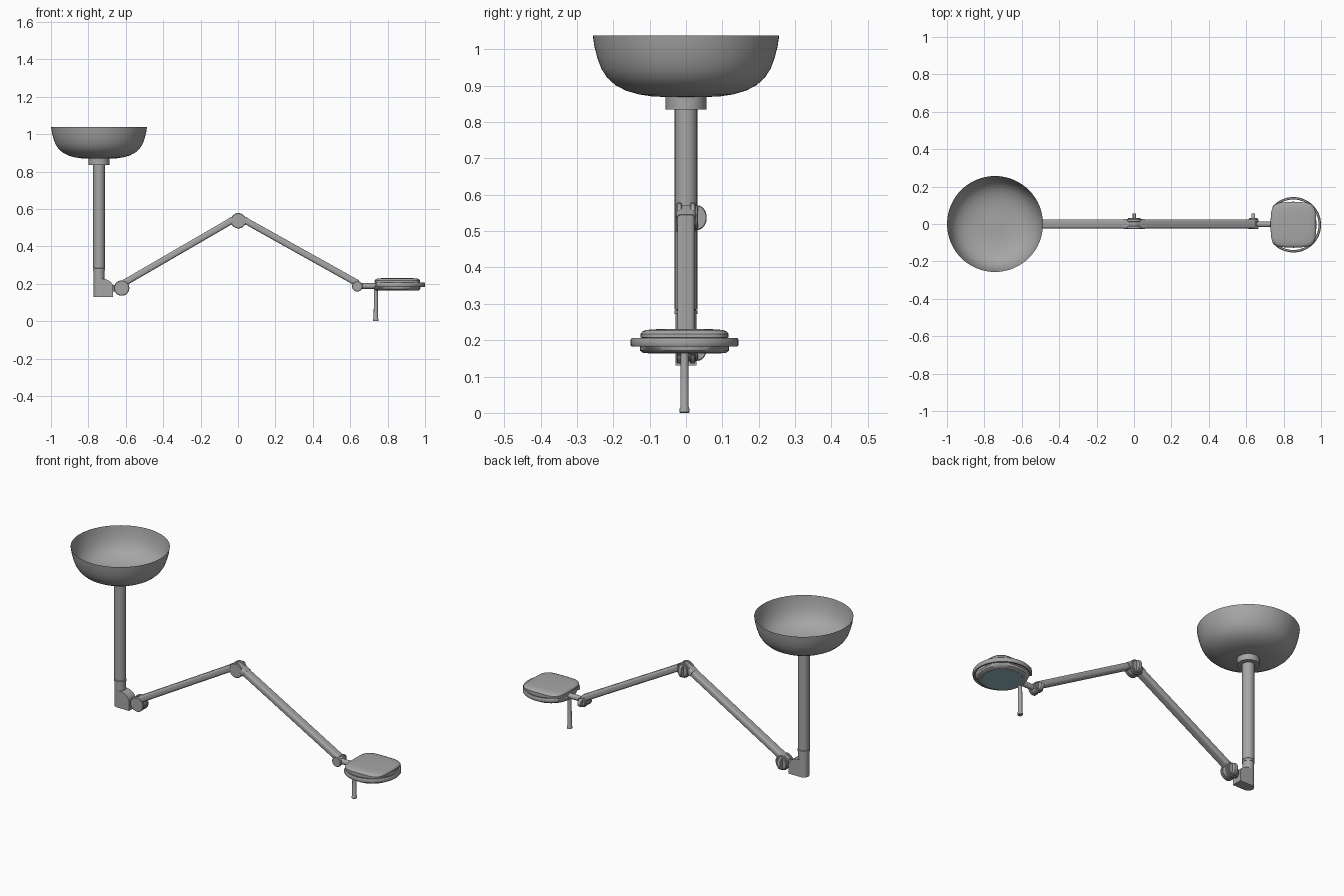
import bpy, bmesh, math
from mathutils import Vector, Matrix

if "Cube" in bpy.data.objects:
    bpy.data.objects.remove(bpy.data.objects["Cube"])


def material(name, rgb):
    m = bpy.data.materials.new(name)
    m.diffuse_color = (*rgb, 1)
    m.use_nodes = True
    m.node_tree.nodes["Principled BSDF"].inputs["Base Color"].default_value = m.diffuse_color
    return m


GREY = material("light grey metal", (0.38, 0.38, 0.38))
GLASS = material("pale teal glass", (0.30, 0.48, 0.54))
AXIS_Y = Matrix.Rotation(-math.pi / 2, 4, 'X')   # turns a lathe axis from +z to +y


def finish(name, bm, mat=GREY, angle=35):
    bmesh.ops.remove_doubles(bm, verts=bm.verts, dist=1e-5)
    bmesh.ops.recalc_face_normals(bm, faces=bm.faces)
    me = bpy.data.meshes.new(name)
    bm.to_mesh(me)
    bm.free()
    ob = bpy.data.objects.new(name, me)
    bpy.context.collection.objects.link(ob)
    me.materials.append(mat)
    bpy.context.view_layer.objects.active = ob
    ob.select_set(True)
    bpy.ops.object.shade_smooth_by_angle(angle=math.radians(angle))
    ob.select_set(False)
    return ob


def loft(name, rings, caps=True, **kw):
    """Skin a list of equal-length point rings."""
    bm = bmesh.new()
    rows = [[bm.verts.new(p) for p in r] for r in rings]
    for a, b in zip(rows, rows[1:]):
        n = len(a)
        for i in range(n):
            bm.faces.new((a[i], a[(i + 1) % n], b[(i + 1) % n], b[i]))
    if caps:
        bm.faces.new(rows[0][::-1])
        bm.faces.new(rows[-1])
    return finish(name, bm, **kw)


def lathe(name, profile, loc, rot=None, seg=48, caps=True, **kw):
    """Turn (radius, height) pairs about z, then rotate and place."""
    m = Matrix.Translation(loc) @ (rot or Matrix())
    rings = [[m @ Vector((r * math.cos(t), r * math.sin(t), z))
              for t in (2 * math.pi * i / seg for i in range(seg))] for r, z in profile]
    return loft(name, rings, caps, **kw)


def rounded_box(name, a, b, wy, wz, r=0.012):
    """Rounded rectangular bar between two points in the xz plane."""
    a, b = Vector(a), Vector(b)
    d = (b - a).normalized()
    y, up = Vector((0, 1, 0)), d.cross(Vector((0, 1, 0)))
    sec = []
    for k, (sx, sy) in enumerate(((1, 1), (-1, 1), (-1, -1), (1, -1))):
        for j in range(6):
            t = math.pi / 2 * (k + j / 5)
            sec.append(y * (sx * (wy - r) + r * math.cos(t)) + up * (sy * (wz - r) + r * math.sin(t)))
    return loft(name, [[p + s for s in sec] for p in (a, b)])


# ceiling canopy, an open thin bowl with a hole over the collar
lathe("ceiling_canopy", [(0.054, 0.869), (0.09, 0.870), (0.13, 0.876), (0.165, 0.886), (0.195, 0.902),
      (0.217, 0.922), (0.233, 0.947), (0.244, 0.977), (0.252, 1.008), (0.2565, 1.038)],
      (-0.743, 0, 0), seg=64, caps=False, angle=60)
lathe("canopy_collar", [(0.056, 0.835), (0.056, 0.871)], (-0.743, 0, 0))

# drop pole with a swivel seam
lathe("drop_pole", [(0.031, 0.285), (0.031, 0.875)], (-0.743, 0, 0))
lathe("swivel_ring", [(0.029, 0.13), (0.029, 0.272), (0.032, 0.272), (0.032, 0.281), (0.028, 0.283),
      (0.028, 0.29)], (-0.743, 0, 0))

# elbow block with a rounded shoulder
prof = [(-0.743, 0.13), (-0.667, 0.13), (-0.667, 0.178)]
prof += [(-0.724 + 0.057 * math.cos(t), 0.178 + 0.048 * math.sin(t))
         for t in (math.pi / 2 * i / 8 for i in range(1, 9))] + [(-0.743, 0.226)]
loft("elbow_block", [[(x, y, z) for x, z in prof] for y in (-0.029, 0.029)])
rounded_box("elbow_link", (-0.69, 0, 0.176), (-0.63, 0, 0.176), 0.011, 0.018, 0.006)


# hinges: two cheeks, a tongue between them and a finger grip behind
def hinge(label, x, z, r, grip):
    loc = (x, 0, z)
    for side, y0, y1 in (("front", -0.026, -0.011), ("back", 0.011, 0.026)):
        lathe(f"{label}_cheek_{side}", [(r - 0.003, y0), (r, y0 + 0.003), (r, y1 - 0.003), (r - 0.003, y1)],
              loc, AXIS_Y)
    lathe(f"{label}_tongue", [(r * 0.86, -0.0125), (r * 0.86, 0.0125)], loc, AXIS_Y)
    lathe(f"{label}_grip_base", [(grip, 0.025), (grip, 0.030), (grip * 0.9, 0.033)], loc, AXIS_Y)
    fin = [(grip * math.cos(t), 0.031 + 0.026 * math.sin(t)) for t in (math.pi * i / 20 for i in range(21))]
    loft(f"{label}_grip_fin", [[(x + dx, 0.031 + (y - 0.031) * k, z + h * k) for h, y in fin]
         for dx, k in ((-0.009, 0.92), (-0.006, 1), (0.006, 1), (0.009, 0.92))])


hinge("lower_hinge", -0.622, 0.177, 0.041, 0.034)
hinge("middle_hinge", 0.002, 0.537, 0.041, 0.034)
hinge("head_hinge", 0.638, 0.186, 0.028, 0.022)

# the two spring arms with end sleeves
for label, a, b in (("lower_arm", (-0.642, 0, 0.185), (-0.002, 0, 0.556)),
                    ("upper_arm", (0.640, 0, 0.202), (0.006, 0, 0.556))):
    rounded_box(label, a, b, 0.024, 0.0175)
    a, b = Vector(a), Vector(b)
    d = (b - a).normalized()
    rounded_box(label + "_sleeve", b - d * 0.055, b - d * 0.03, 0.027, 0.0185)

# neck from hinge to lamp head
lathe("head_neck", [(0.015, 0.0), (0.015, 0.13)], (0.637, -0.002, 0.188), Matrix.Rotation(math.pi / 2, 4, 'Y'))

# lamp head: square bowed top on a round underside
CX, CY = 0.852, -0.004


def squircle(r, z, n):
    out = []
    for i in range(80):
        t = 2 * math.pi * i / 80
        c, s = math.cos(t), math.sin(t)
        k = r / (abs(c) ** n + abs(s) ** n) ** (1 / n)
        out.append((CX + k * c, CY + k * s, z))
    return out


loft("lamp_housing", [squircle(*q) for q in (
    (0.098, 0.169, 2), (0.100, 0.164, 2), (0.114, 0.165, 2), (0.122, 0.171, 2.2), (0.123, 0.183, 2.6),
    (0.117, 0.189, 4), (0.117, 0.206, 4.2), (0.121, 0.208, 4.2), (0.121, 0.217, 4.2), (0.116, 0.224, 4.2),
    (0.106, 0.228, 4), (0.08, 0.230, 3), (0.03, 0.231, 2))])
lathe("lamp_lens", [(0.101, 0.1630), (0.101, 0.170)], (CX, CY, 0), mat=GLASS)

# grip rail around the head, open at the neck
rail = []
for i in range(61):
    t = math.radians(-140 + 280 * i / 60)
    rail.append([(CX + (0.140 + dr) * math.cos(t), CY + (0.140 + dr) * math.sin(t), 0.194 + dz)
                 for dr, dz in ((-0.005, -0.009), (-0.003, -0.012), (0.005, -0.012), (0.008, -0.008),
                                (0.008, 0.008), (0.005, 0.012), (-0.003, 0.012), (-0.005, 0.009))])
loft("grip_rail", rail, angle=50)

# hanging handle
lathe("handle_rod", [(0.012, 0.0), (0.014, 0.002), (0.014, 0.010), (0.0115, 0.016), (0.0105, 0.185)],
      (0.737, CY, 0), seg=32)
